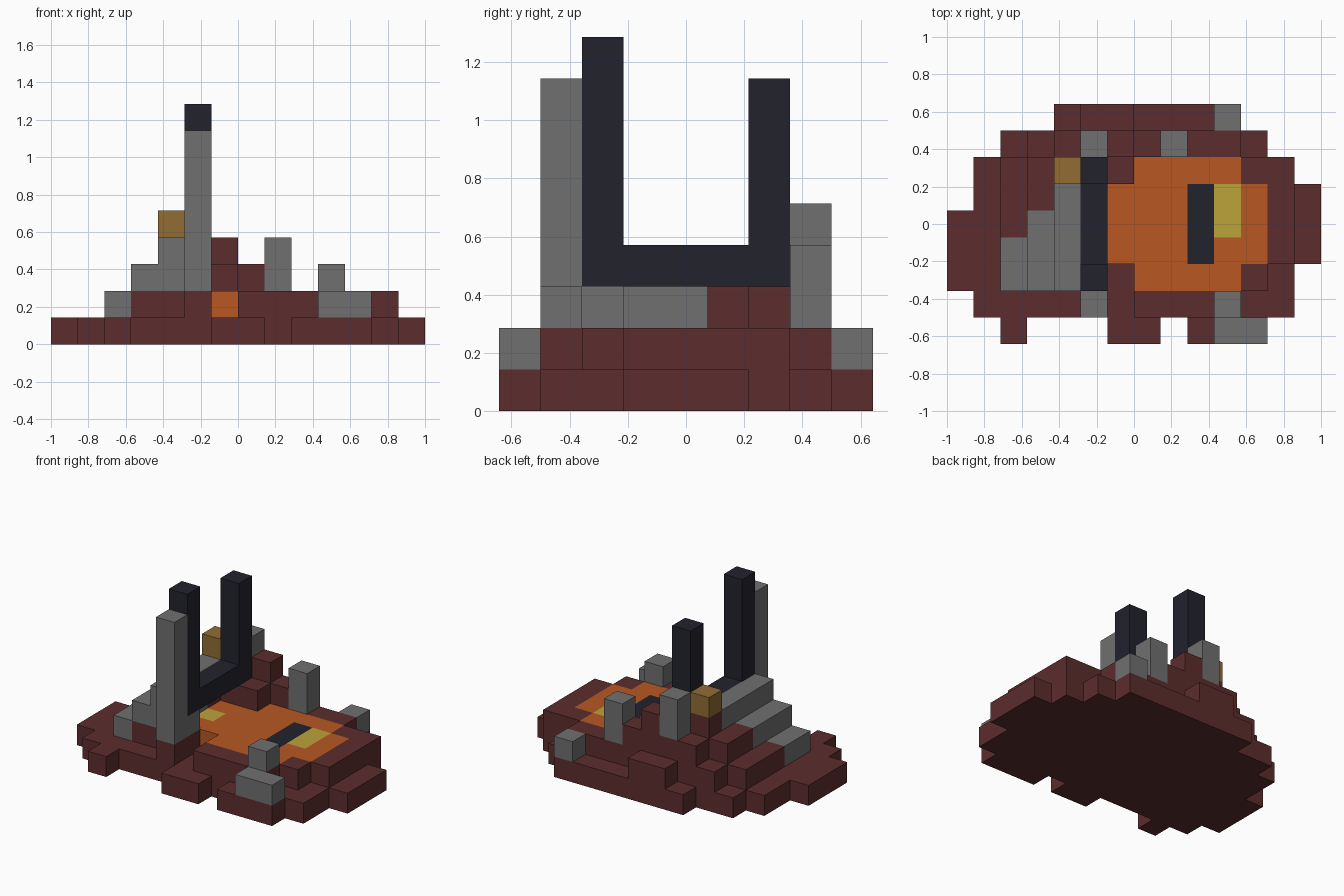
import bpy
import bmesh
from mathutils import Vector

cube = bpy.data.objects.get("Cube")
if cube:
    bpy.data.objects.remove(cube, do_unlink=True)

UNIT = 1 / 7                       # edge of one block
ORIGIN = Vector((-1, -4.5 * UNIT, 0))


def material(name, rgb):
    mat = bpy.data.materials.new(name)
    mat.use_nodes = True
    mat.diffuse_color = (*rgb, 1)
    bsdf = mat.node_tree.nodes["Principled BSDF"]
    bsdf.inputs["Base Color"].default_value = (*rgb, 1)
    bsdf.inputs["Roughness"].default_value = 0.9
    return mat


ROCK = material("red rock", (0.107, 0.026, 0.026))
LAVA = material("orange lava", (0.479, 0.098, 0.016))
GLOW = material("yellow lava", (0.503, 0.361, 0.042))
GOLD = material("gold", (0.283, 0.150, 0.034))
STONE = material("grey stone", (0.162, 0.162, 0.162))
DARK = material("dark obsidian", (0.016, 0.016, 0.027))

blocks = {}                        # block position -> part name
parts = {}                         # part name -> material


def fill(part, mat, x, y, z):
    """Fill half-open ranges of blocks; later parts replace earlier ones."""
    parts[part] = mat
    for i in range(*x):
        for j in range(*y):
            for k in range(*z):
                blocks[i, j, k] = part


# ground slab, one or more spans for each row
base_rows = [[(2, 3), (6, 8), (9, 12)], [(1, 13)], [(0, 13)], [(0, 14)],
             [(0, 14)], [(1, 14)], [(1, 13)], [(2, 12)], [(4, 11)]]
for j, spans in enumerate(base_rows):
    for span in spans:
        fill("ground", ROCK, span, (j, j + 1), (0, 1))

# second rock terrace
for x, y in [((3, 12), (3, 7)), ((3, 6), (2, 3)), ((7, 12), (2, 3)),
             ((12, 13), (3, 7)), ((2, 3), (4, 7)), ((3, 11), (7, 8)),
             ((7, 11), (1, 2)), ((5, 6), (1, 2)), ((5, 7), (8, 9))]:
    fill("terrace", ROCK, x, y, (1, 2))

# rock mound at the back
for x, y in [((3, 5), (5, 7)), ((4, 8), (7, 8)), ((5, 7), (6, 7))]:
    fill("mound", ROCK, x, y, (2, 3))
fill("mound", ROCK, (6, 7), (7, 8), (3, 4))
fill("mound", ROCK, (4, 5), (6, 7), (3, 4))

# lava pool with bright and dark patches
fill("lava_pool", LAVA, (5, 12), (3, 6), (1, 2))
for j in (2, 6):
    fill("lava_pool", LAVA, (7, 11), (j, j + 1), (1, 2))
fill("lava_glow", GLOW, (10, 11), (4, 6), (1, 2))
fill("lava_glow", GLOW, (5, 6), (4, 5), (1, 2))
fill("sunken_beam", DARK, (9, 10), (3, 6), (1, 2))

# stone steps climbing to the portal
fill("stone_steps", STONE, (2, 3), (2, 4), (1, 2))
fill("stone_steps", STONE, (3, 4), (2, 5), (2, 3))
fill("stone_steps", STONE, (4, 5), (2, 5), (2, 4))
fill("stone_steps", STONE, (4, 5), (5, 6), (3, 4))

# broken portal frame
fill("portal_footing", STONE, (5, 6), (2, 3), (2, 3))
fill("portal_frame", DARK, (5, 6), (2, 7), (3, 4))
fill("portal_frame", DARK, (5, 6), (2, 3), (3, 9))
fill("portal_frame", DARK, (5, 6), (6, 7), (3, 8))
fill("gold_block", GOLD, (4, 5), (6, 7), (4, 5))

# standing stones
fill("tall_pillar", STONE, (5, 6), (1, 2), (2, 8))
fill("back_pillar", STONE, (5, 6), (7, 8), (3, 5))
fill("short_pillar", STONE, (8, 9), (7, 8), (2, 4))
fill("front_pillar", STONE, (10, 11), (1, 2), (2, 3))
fill("front_rubble", STONE, (10, 12), (0, 1), (1, 2))
fill("back_rubble", STONE, (10, 11), (8, 9), (1, 2))


def build(part, mat):
    """Make one object from the exposed sides of a part's blocks."""
    bm = bmesh.new()
    verts = {}

    def vert(p):
        key = tuple(round(c) for c in p)
        if key not in verts:
            verts[key] = bm.verts.new(ORIGIN + Vector(key) * UNIT)
        return verts[key]

    for pos, owner in blocks.items():
        if owner != part:
            continue
        for axis in range(3):
            for sign in (-1, 1):
                n = Vector((0, 0, 0))
                n[axis] = sign
                if tuple(round(c) for c in Vector(pos) + n) in blocks:
                    continue
                u = Vector((0, 0, 0))
                u[(axis + 1) % 3] = 1
                v = n.cross(u)
                mid = Vector(pos) + Vector((0.5, 0.5, 0.5)) + n / 2
                corners = [mid + (a * u + b * v) / 2
                           for a, b in ((-1, -1), (1, -1), (1, 1), (-1, 1))]
                bm.faces.new([vert(c) for c in corners])
    mesh = bpy.data.meshes.new(part)
    bm.to_mesh(mesh)
    bm.free()
    mesh.materials.append(mat)
    bpy.context.collection.objects.link(bpy.data.objects.new(part, mesh))


for part, mat in parts.items():
    build(part, mat)
